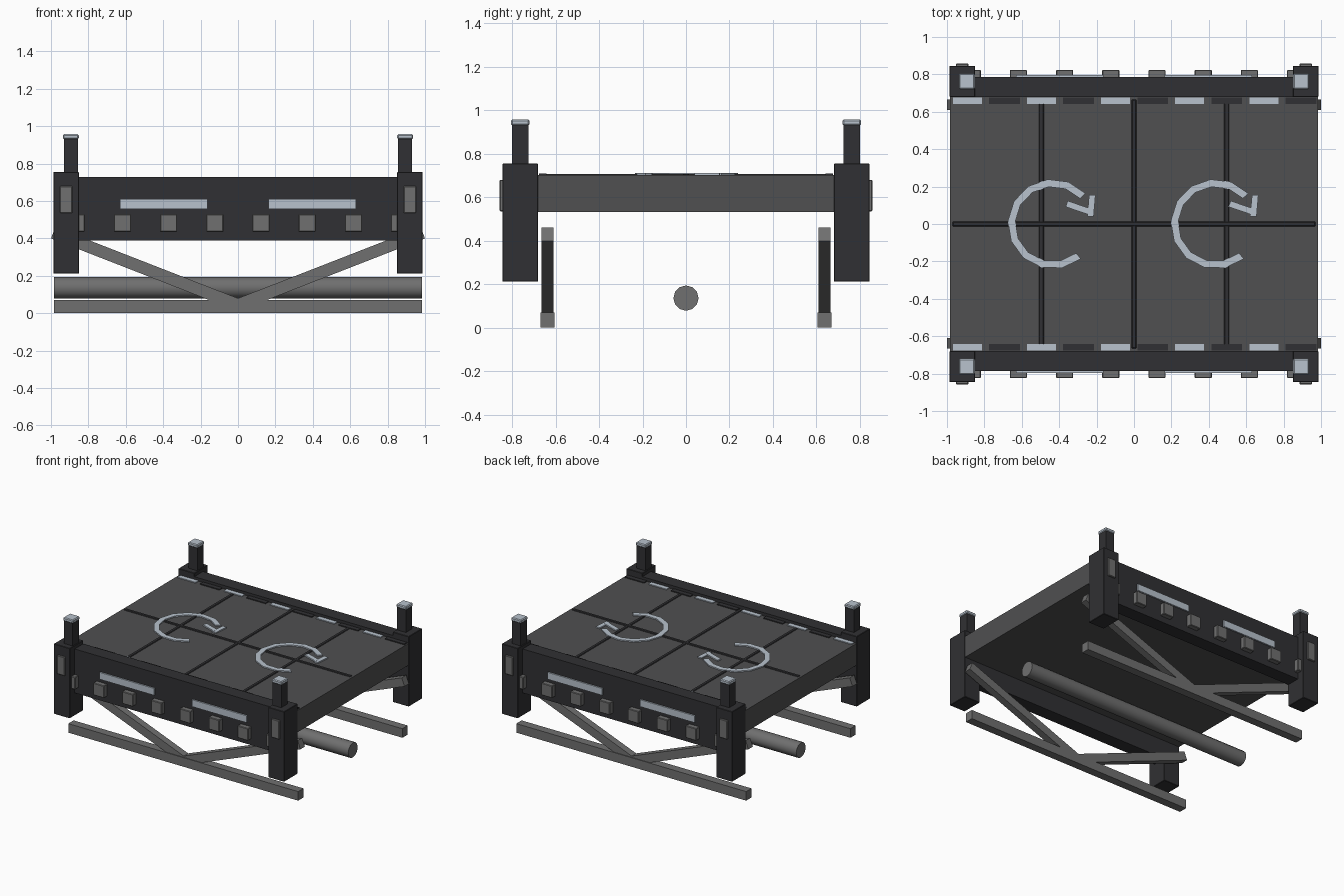
import bpy, bmesh
from math import cos, sin, radians, hypot, atan2, pi
from mathutils import Matrix, Vector

if "Cube" in bpy.data.objects:
    bpy.data.objects.remove(bpy.data.objects["Cube"])


def mat(name, r, g, b):
    m = bpy.data.materials.new(name)
    m.diffuse_color = (r, g, b, 1)
    m.use_nodes = True
    m.node_tree.nodes["Principled BSDF"].inputs["Base Color"].default_value = m.diffuse_color
    return m


DARK = mat("dark_paint", 0.03, 0.03, 0.033)
DECK = mat("deck_grey", 0.08, 0.08, 0.082)
STEEL = mat("steel_grey", 0.16, 0.16, 0.16)
LIGHT = mat("pale_marking", 0.48, 0.54, 0.61)


def finish(name, bm, material):
    me = bpy.data.meshes.new(name)
    bm.to_mesh(me)
    bm.free()
    me.materials.append(material)
    ob = bpy.data.objects.new(name, me)
    bpy.context.collection.objects.link(ob)
    return ob


def box(name, x, y, z, material, bevel=0.0):
    """Box from (min, max) ranges."""
    bm = bmesh.new()
    bmesh.ops.create_cube(bm, size=1)
    for v in bm.verts:
        v.co = Vector([(r[0] + r[1]) / 2 + c * abs(r[1] - r[0])
                       for r, c in zip((x, y, z), v.co)])
    if bevel:
        bmesh.ops.bevel(bm, geom=bm.edges[:], offset=bevel, segments=1, affect='EDGES')
    return finish(name, bm, material)


def span(c, w):
    return (c - w / 2, c + w / 2)


def out(s, a, b):
    """Range a..b mirrored to the side s."""
    return tuple(sorted((s * a, s * b)))


def flat_bar(name, p, q, width, z, material):
    """Flat bar on the deck between two plan points."""
    bm = bmesh.new()
    d = hypot(q[0] - p[0], q[1] - p[1])
    m = (Matrix.Translation(((p[0] + q[0]) / 2, (p[1] + q[1]) / 2, sum(z) / 2))
         @ Matrix.Rotation(atan2(q[1] - p[1], q[0] - p[0]), 4, 'Z')
         @ Matrix.Diagonal((d, width, z[1] - z[0], 1)))
    bmesh.ops.create_cube(bm, size=1, matrix=m)
    return finish(name, bm, material)


# Deck slab with panel seams
box("deck", (-0.985, 0.985), (-0.69, 0.69), (0.533, 0.702), DECK)
box("deck_seam_long", (-0.97, 0.97), span(0, 0.026), (0.69, 0.708), DARK, 0.004)
for x in (-0.495, 0, 0.495):
    box("deck_seam_cross", span(x, 0.026), (-0.665, 0.665), (0.69, 0.707), DARK, 0.004)

for s in (-1, 1):
    # Side girder with stake pockets and reflector strips
    box("side_girder", (-0.9, 0.9), out(s, 0.68, 0.785), (0.388, 0.728), DARK)
    for i in range(8):
        box("stake_pocket", span(-0.865 + 0.247 * i, 0.092), out(s, 0.77, 0.824),
            (0.435, 0.53), STEEL, 0.004)
    for x in (-0.397, 0.397):
        box("reflector_strip", span(x, 0.468), out(s, 0.775, 0.796), (0.557, 0.61), LIGHT)

    # Alternating edge dashes
    for i in range(10):
        light = i % 2 == 0
        box("edge_dash", span(-0.89 + 0.198 * i, 0.155 if light else 0.165),
            out(s, 0.642, 0.677), (0.695, 0.709), LIGHT if light else DARK)

    # Corner posts, upper stubs, caps and latch plates
    for t in (-1, 1):
        box("corner_post", out(t, 0.85, 0.987), out(s, 0.68, 0.845), (0.212, 0.755), DARK, 0.003)
        box("post_stub", out(t, 0.856, 0.931), out(s, 0.725, 0.8), (0.74, 0.935), DARK)
        box("post_cap", out(t, 0.851, 0.936), out(s, 0.72, 0.805), (0.93, 0.957), LIGHT, 0.006)
        box("latch_plate", out(t, 0.885, 0.952), out(s, 0.83, 0.857), (0.535, 0.68), STEEL, 0.004)

    # Bottom rail
    box("bottom_rail", (-0.985, 0.985), out(s, 0.605, 0.67), (0, 0.07), STEEL)

    # Diagonal braces forming a V
    for t in (-1, 1):
        dx, dz = 0.988, 0.385
        bm = bmesh.new()
        m = (Matrix.Translation((t * dx / 2, s * 0.637, 0.045 + dz / 2))
             @ Matrix.Rotation(-t * atan2(dz, dx), 4, 'Y')
             @ Matrix.Diagonal((hypot(dx, dz), 0.055, 0.065, 1)))
        bmesh.ops.create_cube(bm, size=1, matrix=m)
        finish("diagonal_brace", bm, STEEL)

# Central tube under the deck
bm = bmesh.new()
bmesh.ops.create_cone(bm, cap_ends=True, segments=12, radius1=0.058, radius2=0.058, depth=1.97,
                      matrix=Matrix.Translation((0, 0, 0.136)) @ Matrix.Rotation(pi / 2, 4, 'Y'))
tube = finish("centre_tube", bm, STEEL)
bpy.context.view_layer.objects.active = tube
tube.select_set(True)
bpy.ops.object.shade_smooth_by_angle(angle=radians(40))

# Circular arrow markings on the deck
N, R, W = 10, 0.22, 0.04
for cx in (-0.435, 0.436):
    bm = bmesh.new()
    rings = []
    for i in range(N + 1):
        a = radians(43 + (309 - 43) * i / N)
        rings.append([bm.verts.new((cx + r * cos(a), r * sin(a), z)) for r, z in
                      ((R - W / 2, 0.695), (R + W / 2, 0.695),
                       (R + W / 2, 0.711), (R - W / 2, 0.711))])
    for a, b in zip(rings, rings[1:]):
        for k in range(4):
            bm.faces.new((a[k], a[k - 1], b[k - 1], b[k]))
    bm.faces.new(rings[0])
    bm.faces.new(rings[-1][::-1])
    bmesh.ops.recalc_face_normals(bm, faces=bm.faces[:])
    finish("arrow_arc", bm, LIGHT)
    flat_bar("arrow_head_a", (cx + 0.202, 0.04), (cx + 0.212, 0.155), 0.034, (0.695, 0.711), LIGHT)
    flat_bar("arrow_head_b", (cx + 0.075, 0.108), (cx + 0.2, 0.065), 0.034, (0.695, 0.7115), LIGHT)
